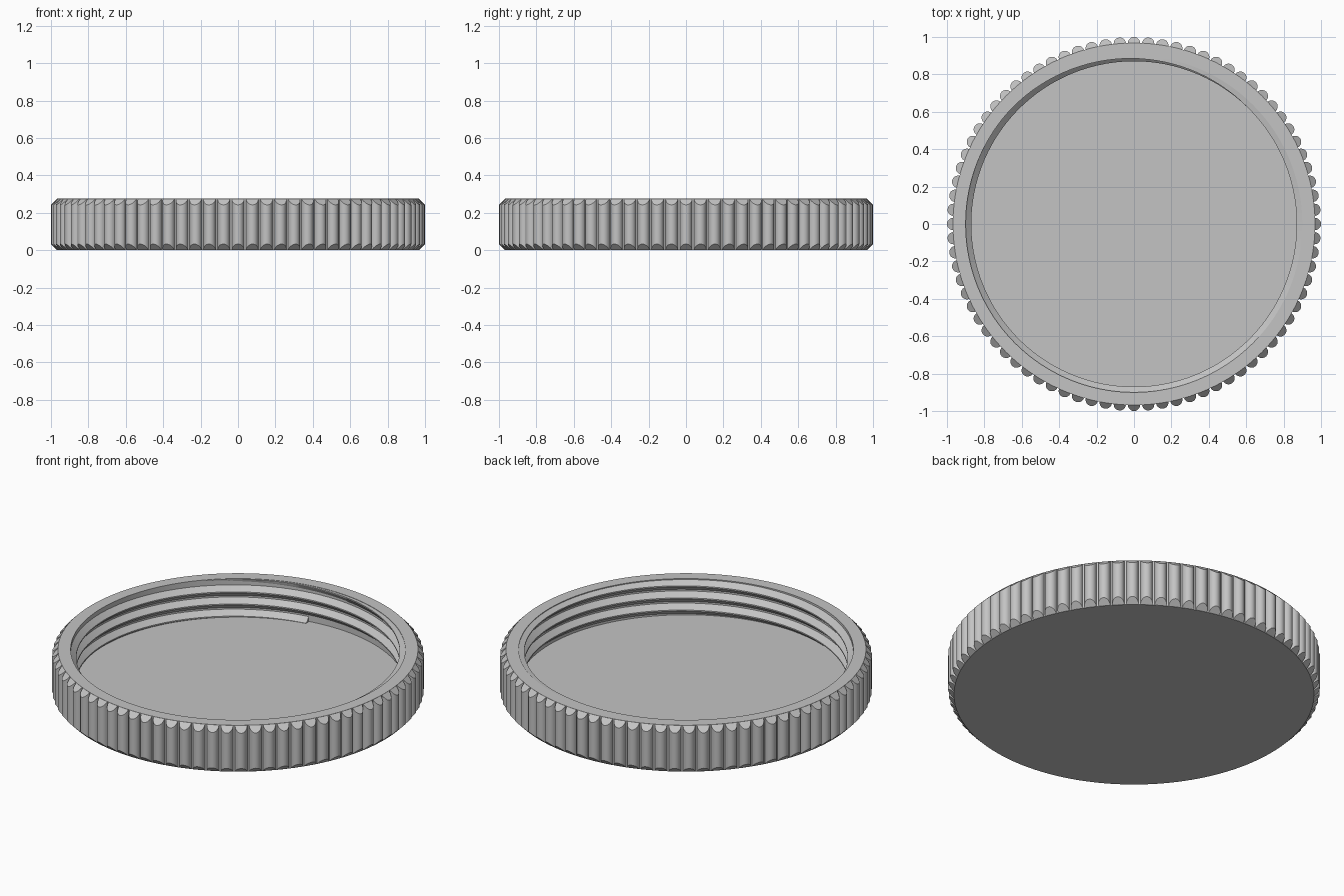
import bpy, bmesh, math

cube = bpy.data.objects.get("Cube")
if cube:
    bpy.data.objects.remove(cube, do_unlink=True)

HEIGHT, FLOOR = 0.275, 0.06
OUTER, INNER = 0.968, 0.90
RIBS, RIB_CENTRE, RIB_RADIUS = 80, 0.967, 0.033

grey = bpy.data.materials.new("plain_grey")
grey.use_nodes = True
COLOUR = (0.55, 0.55, 0.55, 1)
grey.diffuse_color = COLOUR
grey.node_tree.nodes["Principled BSDF"].inputs["Base Color"].default_value = COLOUR


def make_object(name, bm, angle):
    bmesh.ops.recalc_face_normals(bm, faces=bm.faces)
    mesh = bpy.data.meshes.new(name)
    bm.to_mesh(mesh)
    bm.free()
    mesh.materials.append(grey)
    obj = bpy.data.objects.new(name, mesh)
    bpy.context.collection.objects.link(obj)
    bpy.ops.object.select_all(action="DESELECT")
    obj.select_set(True)
    bpy.context.view_layer.objects.active = obj
    bpy.ops.object.shade_smooth_by_angle(angle=math.radians(angle))
    return obj


def polar(radius, angle, z, side=0.0):
    c, s = math.cos(angle), math.sin(angle)
    return (radius * c - side * s, radius * s + side * c, z)


def skin(bm, sections):
    """Bridge closed sections into a capped solid."""
    rows = [[bm.verts.new(p) for p in sec] for sec in sections]
    n = len(rows[0])
    for a, b in zip(rows, rows[1:]):
        for i in range(n):
            j = (i + 1) % n
            bm.faces.new((a[i], a[j], b[j], b[i]))
    bm.faces.new(rows[0])
    bm.faces.new(rows[-1])


# Lid body: a lathed shallow cup, open at the top
bm = bmesh.new()
profile = [(0, 0), (OUTER, 0), (OUTER, HEIGHT), (INNER, HEIGHT), (INNER, FLOOR), (0, FLOOR)]
verts = [bm.verts.new((r, 0, z)) for r, z in profile]
edges = [bm.edges.new(pair) for pair in zip(verts, verts[1:])]
bmesh.ops.spin(bm, geom=verts + edges, cent=(0, 0, 0), axis=(0, 0, 1),
               angle=math.tau, steps=160, use_duplicate=False)
bmesh.ops.remove_doubles(bm, verts=bm.verts, dist=0.0001)
make_object("lid_body", bm, 30)

# Grip ribs: half-round bars with ends sloped at 45 degrees
bm = bmesh.new()
STEPS = 10
for k in range(RIBS):
    turn = math.tau * k / RIBS
    bottom, top = [], []
    for i in range(STEPS + 1):
        a = math.pi * i / STEPS
        out, side = RIB_RADIUS * math.sin(a), RIB_RADIUS * math.cos(a)
        bottom.append(polar(RIB_CENTRE + out, turn, out, side))
        top.append(polar(RIB_CENTRE + out, turn, HEIGHT - out, side))
    skin(bm, [bottom, top])
make_object("grip_ribs", bm, 30)

# Screw thread: a V-shaped ridge climbing the inner wall, fading out at the rim
bm = bmesh.new()
START, TURNS, PITCH, PER_TURN = math.radians(100), 3.1, 0.072, 120
DEPTH, FADE = 0.03, 0.25
sections = []
count = int(TURNS * PER_TURN)
for i in range(count + 1):
    t = i / PER_TURN
    angle = START + math.tau * t
    depth = DEPTH * max(0.05, min(1, (count / PER_TURN - t) / FADE))
    low = 0.027 + PITCH * t
    ridge = [(INNER + 0.005, low - 0.005), (INNER - depth, low + 0.027),
             (INNER - depth, low + 0.034), (INNER + 0.005, low + 0.066)]
    sections.append([polar(r, angle, min(z, HEIGHT - 0.002)) for r, z in ridge])
skin(bm, sections)
make_object("screw_thread", bm, 25)
